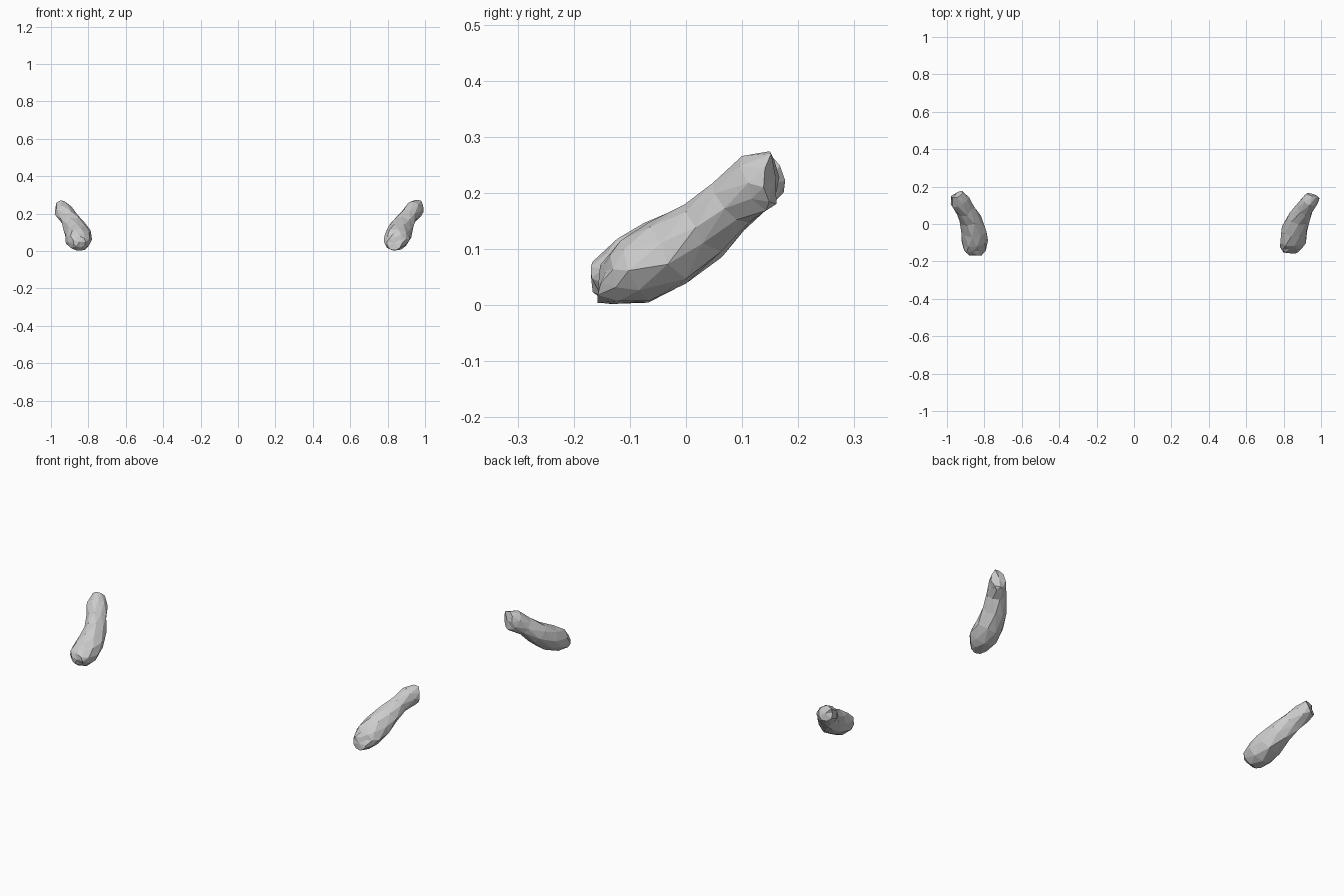
import bpy, bmesh, math, random
from mathutils import Vector

if "Cube" in bpy.data.objects:
    bpy.data.objects.remove(bpy.data.objects["Cube"])

SIDES = 9

def lump(name, sections, seed):
    """Faceted loft: each section is (x, y, z, half width, half height, tilt, yaw)."""
    rng = random.Random(seed)
    bm = bmesh.new()
    rings = []
    for k, (x, y, z, hw, hh, tilt, yaw) in enumerate(sections):
        t, w = math.radians(tilt), math.radians(yaw)
        side = Vector((math.cos(w), math.sin(w), 0))
        fwd = Vector((-math.sin(w), math.cos(w), 0))
        up = fwd * -math.sin(t) + Vector((0, 0, math.cos(t)))
        ring = []
        for i in range(SIDES):
            a = 2 * math.pi * (i + 0.5 * (k % 2)) / SIDES
            r = rng.uniform(0.96, 1.1)
            p = Vector((x, y, z)) + side * hw * r * math.cos(a) + up * hh * r * math.sin(a)
            p += fwd * rng.uniform(-0.007, 0.007)
            ring.append(bm.verts.new(p))
        rings.append(ring)
    # staggered triangles between neighbouring rings
    for k in range(len(rings) - 1):
        a, b = rings[k], rings[k + 1]
        for i in range(SIDES):
            j = (i + 1) % SIDES
            if k % 2 == 0:
                bm.faces.new((a[i], a[j], b[i]))
                bm.faces.new((a[j], b[j], b[i]))
            else:
                bm.faces.new((a[i], a[j], b[j]))
                bm.faces.new((a[i], b[j], b[i]))
    # blunt end caps
    for ring, (x, y, z, *_), push in ((rings[0], sections[0], -0.006),
                                      (rings[-1], sections[-1], 0.006)):
        tip = bm.verts.new((x, y + push, z))
        for i in range(SIDES):
            bm.faces.new((ring[i], ring[(i + 1) % SIDES], tip))
    bmesh.ops.recalc_face_normals(bm, faces=bm.faces)
    # rest on the ground
    low = min(v.co.z for v in bm.verts)
    bmesh.ops.translate(bm, verts=bm.verts, vec=(0, 0, 0.002 - low))
    me = bpy.data.meshes.new(name)
    bm.to_mesh(me)
    bm.free()
    bpy.context.collection.objects.link(bpy.data.objects.new(name, me))

# left lump: thick low front end, narrow raised back end
lump("left_lump", [
    (-0.848, -0.163, 0.055, 0.033, 0.030, 5, 0),
    (-0.850, -0.140, 0.055, 0.056, 0.047, 12, 3),
    (-0.853, -0.095, 0.067, 0.067, 0.063, 25, 5),
    (-0.858, -0.035, 0.097, 0.066, 0.064, 32, 8),
    (-0.872, 0.025, 0.138, 0.058, 0.055, 36, 20),
    (-0.902, 0.080, 0.180, 0.049, 0.048, 38, 28),
    (-0.930, 0.122, 0.218, 0.050, 0.048, 32, 28),
    (-0.948, 0.156, 0.242, 0.034, 0.038, 15, 25)], 4)

# right lump: flatter front end and a blunt upright tip
lump("right_lump", [
    (0.835, -0.150, 0.047, 0.040, 0.034, -5, 0),
    (0.842, -0.130, 0.055, 0.058, 0.047, 10, -3),
    (0.848, -0.090, 0.069, 0.066, 0.062, 25, -5),
    (0.858, -0.030, 0.100, 0.066, 0.062, 32, -8),
    (0.880, 0.030, 0.146, 0.057, 0.053, 36, -18),
    (0.910, 0.083, 0.193, 0.046, 0.045, 36, -28),
    (0.942, 0.125, 0.225, 0.043, 0.050, 25, -28),
    (0.960, 0.154, 0.235, 0.035, 0.047, 3, -20)], 9)
